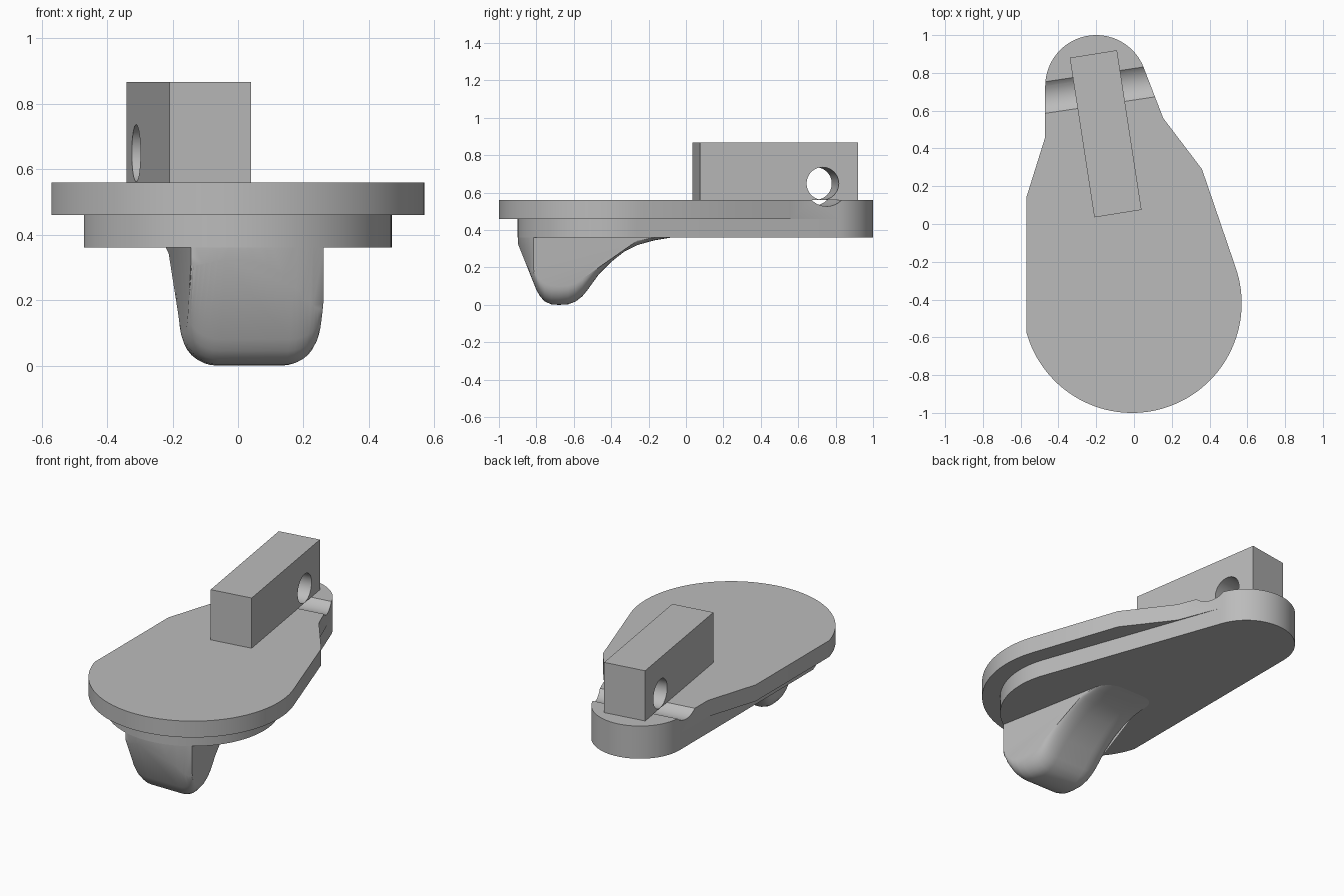
import bpy
import bmesh
from math import sin, cos, sqrt, radians, atan2
from mathutils import Vector, Matrix

if "Cube" in bpy.data.objects:
    bpy.data.objects.remove(bpy.data.objects["Cube"], do_unlink=True)

grey = bpy.data.materials.new("plain grey")
grey.use_nodes = True
GREY = (0.5, 0.5, 0.5, 1)
grey.diffuse_color = GREY
grey.node_tree.nodes["Principled BSDF"].inputs["Base Color"].default_value = GREY

BIG = (-0.01, -0.42)      # centre of the wide end
SMALL = (-0.2, 0.73)      # centre of the narrow end
TILT = atan2(0.15, 1.0)   # lean of the block and the peg


def finish(name, bm):
    bmesh.ops.recalc_face_normals(bm, faces=bm.faces)
    mesh = bpy.data.meshes.new(name)
    bm.to_mesh(mesh)
    bm.free()
    obj = bpy.data.objects.new(name, mesh)
    bpy.context.collection.objects.link(obj)
    mesh.materials.append(grey)
    return obj


def arc(centre, r, a0, a1, n):
    angles = [radians(a0 + (a1 - a0) * i / n) for i in range(n + 1)]
    return [(centre[0] + r * cos(a), centre[1] + r * sin(a)) for a in angles]


def extrude(name, outline, z0, z1):
    bm = bmesh.new()
    face = bm.faces.new([bm.verts.new((x, y, z0)) for x, y in outline])
    up = bmesh.ops.extrude_face_region(bm, geom=[face])["geom"]
    verts = [v for v in up if isinstance(v, bmesh.types.BMVert)]
    bmesh.ops.translate(bm, verts=verts, vec=(0, 0, z1 - z0))
    return finish(name, bm)


def rod(name, r, z):
    # cylinder lying across the tilted block
    bm = bmesh.new()
    turn = Matrix.Rotation(TILT, 4, "Z") @ Matrix.Rotation(radians(90), 4, "Y")
    bmesh.ops.create_cone(bm, cap_ends=True, segments=48, radius1=r, radius2=r,
                          depth=1.4, matrix=Matrix.Translation((-0.2, 0.71, z)) @ turn)
    return finish(name, bm)


def boolean(obj, cutter, mode):
    mod = obj.modifiers.new("cut", "BOOLEAN")
    mod.operation, mod.solver, mod.object = mode, "EXACT", cutter
    bpy.context.view_layer.objects.active = obj
    bpy.ops.object.modifier_apply(modifier=mod.name)
    bpy.data.objects.remove(cutter, do_unlink=True)


# Two stacked plates sharing the narrow end
tip = arc(SMALL, 0.27, 19, 180, 40)
top_outline = (arc(BIG, 0.58, -165, 19, 64) + [(0.36, 0.29), (0.155, 0.56)]
               + tip + [(-0.47, 0.46), (-0.57, 0.14)])
low_outline = arc(BIG, 0.48, -163.4, 19, 64) + tip
top_plate = extrude("top_plate", top_outline, 0.46, 0.56)
lower_plate = extrude("lower_plate", low_outline, 0.36, 0.46)
boolean(top_plate, rod("groove_cutter", 0.121, 0.648), "DIFFERENCE")

# Upright block with a cross hole
block = extrude("block", [(-0.34, 0.88), (-0.21, 0.035), (0.04, 0.075), (-0.09, 0.92)],
                0.56, 0.867)
boolean(block, rod("hole_cutter", 0.087, 0.649), "DIFFERENCE")

# Peg below: side profile swept across x with rounded lower edges
profile = [(-0.9, 0.42), (-0.9, 0.33), (-0.8, 0.08), (-0.78, 0.045), (-0.755, 0.018),
           (-0.72, 0.003), (-0.68, 0), (-0.63, 0.003), (-0.59, 0.018), (-0.555, 0.045),
           (-0.53, 0.075), (-0.465, 0.165), (-0.4, 0.23), (-0.33, 0.285), (-0.26, 0.32),
           (-0.17, 0.345), (-0.08, 0.36), (-0.05, 0.42)]
STEPS, ROUND = 8, 0.1
columns = [(s, radians(90 * i / STEPS)) for s, order in
           ((-1, range(STEPS, -1, -1)), (1, range(STEPS + 1))) for i in order]
bm = bmesh.new()
rows = []
for side, a in columns:
    row = []
    for y, z in profile:
        half = 0.2 - 0.04 * (y + 0.67)
        x = 0.033 - 0.15 * (y + 0.67) + side * (half - ROUND + ROUND * sin(a))
        lift = ROUND * (1 - cos(a)) * (0.42 - z) / 0.42
        row.append(bm.verts.new((x, y, z + lift)))
    rows.append(row)
for r0, r1 in zip(rows, rows[1:]):
    for j in range(len(profile)):
        k = (j + 1) % len(profile)
        bm.faces.new((r0[j], r0[k], r1[k], r1[j]))
bm.faces.new(rows[0])
bm.faces.new(rows[-1])
bmesh.ops.triangulate(bm, faces=bm.faces)
peg = finish("peg", bm)
boolean(peg, extrude("peg_trim", arc(BIG, 0.4795, 0, 354, 59), -0.1, 0.41), "INTERSECT")

# Smooth the round walls, keep the edges sharp
for obj in (top_plate, lower_plate, block, peg):
    bpy.ops.object.select_all(action="DESELECT")
    obj.select_set(True)
    bpy.context.view_layer.objects.active = obj
    bpy.ops.object.shade_smooth_by_angle(angle=radians(35))
